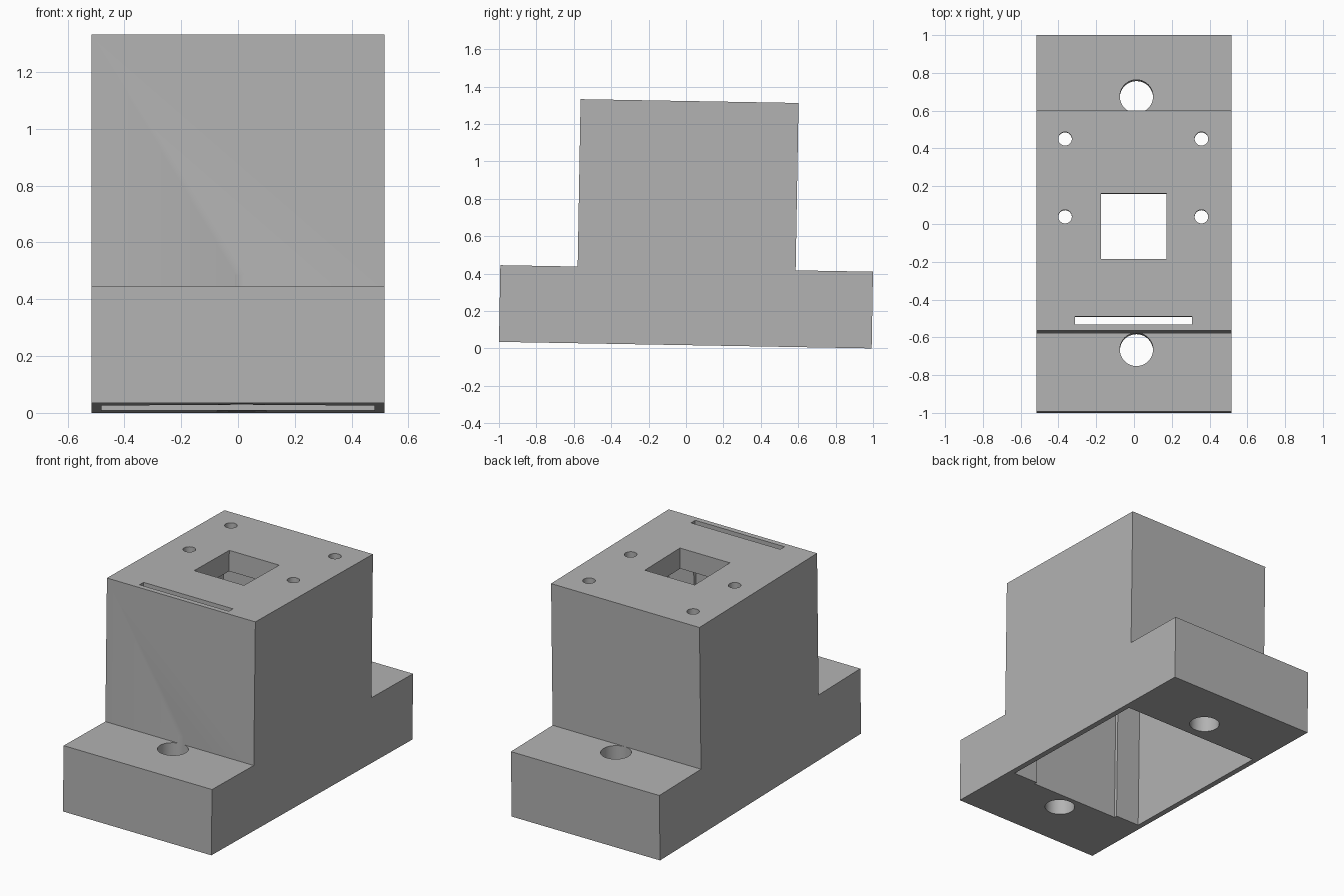
import bpy
import bmesh
import math
from mathutils import Matrix

cube = bpy.data.objects.get("Cube")
if cube:
    bpy.data.objects.remove(cube, do_unlink=True)

grey = bpy.data.materials.new("plain grey")
grey.use_nodes = True
grey.diffuse_color = (0.45, 0.45, 0.45, 1)
grey.node_tree.nodes["Principled BSDF"].inputs["Base Color"].default_value = grey.diffuse_color

HALF_X, HALF_Y = 0.515, 0.9965
BODY_Y, FLANGE_Z, TOP_Z = 0.583, 0.41, 1.305
LID = 0.13
# The whole housing leans one degree towards the back
PLACE = Matrix.Translation((0, -0.0036, HALF_Y * math.sin(math.radians(1)))) @ Matrix.Rotation(math.radians(-1), 4, "X")


def make_object(name, bm):
    bmesh.ops.recalc_face_normals(bm, faces=bm.faces)
    mesh = bpy.data.meshes.new(name)
    bm.to_mesh(mesh)
    bm.free()
    mesh.materials.append(grey)
    obj = bpy.data.objects.new(name, mesh)
    obj.matrix_world = PLACE
    bpy.context.collection.objects.link(obj)
    return obj


def box(name, x, y, z):
    bm = bmesh.new()
    size = [b - a for a, b in (x, y, z)]
    mid = [(a + b) / 2 for a, b in (x, y, z)]
    bmesh.ops.create_cube(bm, size=1, matrix=Matrix.Translation(mid) @ Matrix.Diagonal((*size, 1)))
    return make_object(name, bm)


def drill(name, x, y, z, radius):
    bm = bmesh.new()
    bmesh.ops.create_cone(bm, cap_ends=True, segments=48, radius1=radius, radius2=radius,
                          depth=z[1] - z[0], matrix=Matrix.Translation((x, y, sum(z) / 2)))
    return make_object(name, bm)


# Stepped housing: side profile extruded across the width
half = [(HALF_Y, 0), (HALF_Y, FLANGE_Z), (BODY_Y, FLANGE_Z), (BODY_Y, TOP_Z)]
profile = half + [(-y, z) for y, z in reversed(half)]
bm = bmesh.new()
side = bm.faces.new([bm.verts.new((-HALF_X, y, z)) for y, z in profile])
ext = bmesh.ops.extrude_face_region(bm, geom=[side])
bmesh.ops.translate(bm, vec=(2 * HALF_X, 0, 0),
                    verts=[v for v in ext["geom"] if isinstance(v, bmesh.types.BMVert)])
housing = make_object("housing", bm)

# Cavity open at the bottom, square window, and slot that runs down the front wall
through = (-0.1, TOP_Z + 0.1)
cutters = [
    box("cavity_cutter", (-0.48, 0.48), (-0.53, 0.53), (-0.1, TOP_Z - LID)),
    box("window_cutter", (-0.174, 0.172), (-0.205, 0.143), through),
    box("slot_cutter", (-0.312, 0.308), (-0.55, -0.509), through),
]
# Mounting holes in the two flanges
for y in (-0.668, 0.672):
    cutters.append(drill("flange_hole_cutter", 0.013, y, (-0.1, FLANGE_Z + 0.05), 0.088))
# Four screw holes in the lid
for x in (-0.365, 0.357):
    for y in (0.02, 0.432):
        cutters.append(drill("screw_hole_cutter", x, y, (TOP_Z - LID - 0.1, TOP_Z + 0.1), 0.036))

for cutter in cutters:
    cutter.hide_render = True
    cutter.hide_set(True)
    mod = housing.modifiers.new(cutter.name, "BOOLEAN")
    mod.operation = "DIFFERENCE"
    mod.solver = "EXACT"
    mod.object = cutter

# Bake the cuts and drop the cutters
bpy.context.view_layer.update()
baked = bpy.data.meshes.new_from_object(housing.evaluated_get(bpy.context.evaluated_depsgraph_get()))
housing.modifiers.clear()
housing.data = baked
for cutter in cutters:
    bpy.data.objects.remove(cutter, do_unlink=True)

# Smooth hole walls, sharp edges
bpy.context.view_layer.objects.active = housing
housing.select_set(True)
bpy.ops.object.shade_smooth_by_angle(angle=math.radians(30))
